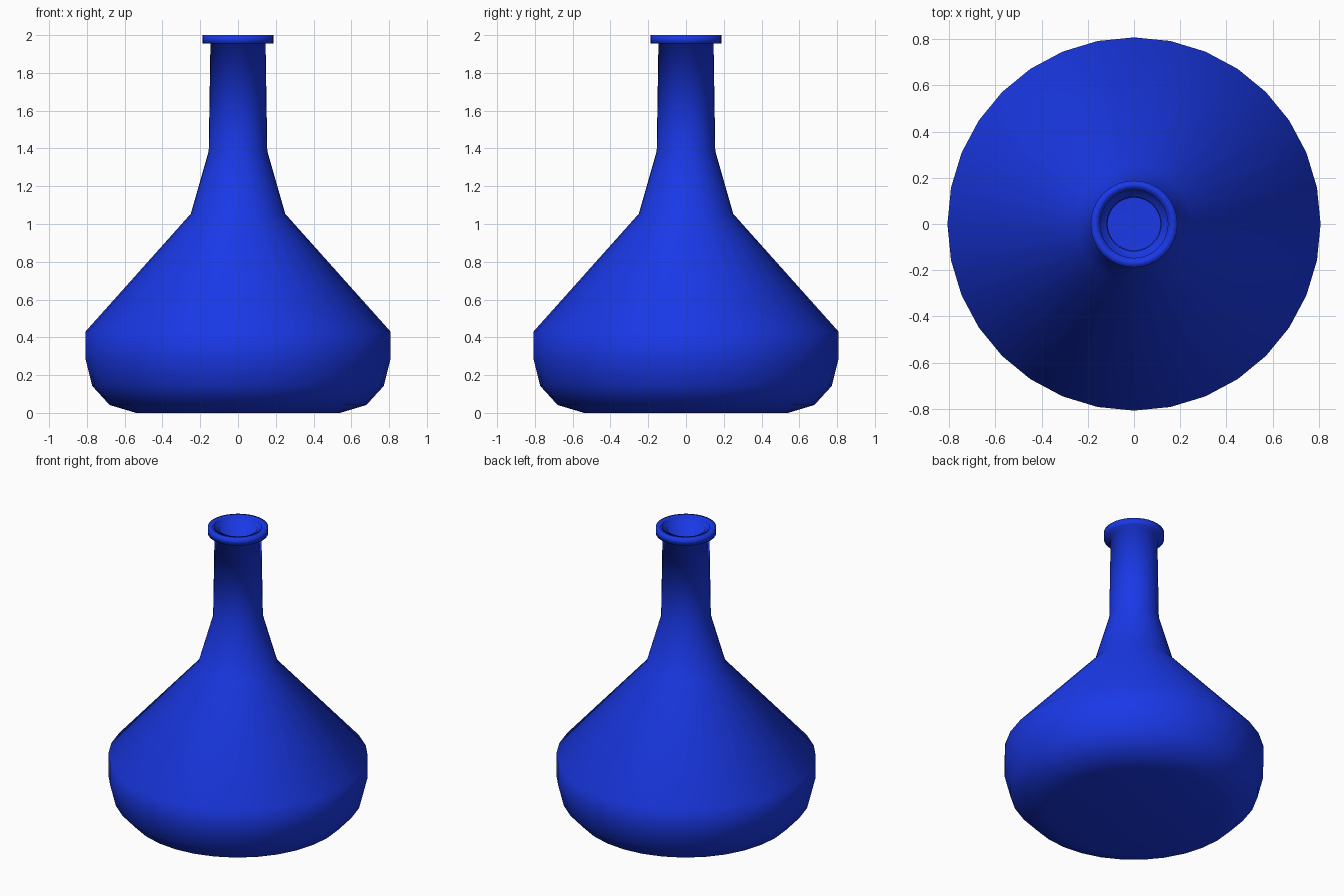
import bpy, bmesh
from math import cos, sin, tau

if "Cube" in bpy.data.objects:
    bpy.data.objects.remove(bpy.data.objects["Cube"])

SIDES = 32
# Outer profile (radius, height) from base edge to the lip
PROFILE = [(0.54, 0.0), (0.68, 0.042), (0.772, 0.143), (0.808, 0.287),
           (0.808, 0.43), (0.25, 1.054), (0.155, 1.387), (0.146, 1.955),
           (0.188, 1.955), (0.188, 2.0)]

# Lathe the bottle's outer skin
bm = bmesh.new()
rings = [[bm.verts.new((r * cos(tau * j / SIDES), r * sin(tau * j / SIDES), z))
          for j in range(SIDES)] for r, z in PROFILE]
for low, high in zip(rings, rings[1:]):
    for j in range(SIDES):
        k = (j + 1) % SIDES
        bm.faces.new((low[j], low[k], high[k], high[j]))

# Base disc, fanned from its centre
centre = bm.verts.new((0, 0, 0))
for j in range(SIDES):
    bm.faces.new((centre, rings[0][(j + 1) % SIDES], rings[0][j]))
for face in bm.faces:
    face.smooth = True

mesh = bpy.data.meshes.new("bottle")
bm.to_mesh(mesh)
bm.free()
bottle = bpy.data.objects.new("bottle", mesh)
bpy.context.collection.objects.link(bottle)

# Wall thickness, grown inwards, leaves the mouth open
wall = bottle.modifiers.new("wall", 'SOLIDIFY')
wall.thickness = 0.041
wall.offset = -1

# Blue glass colour
blue = bpy.data.materials.new("blue")
blue.diffuse_color = (0.01, 0.04, 0.8, 1)
blue.use_nodes = True
blue.node_tree.nodes["Principled BSDF"].inputs["Base Color"].default_value = blue.diffuse_color
mesh.materials.append(blue)
